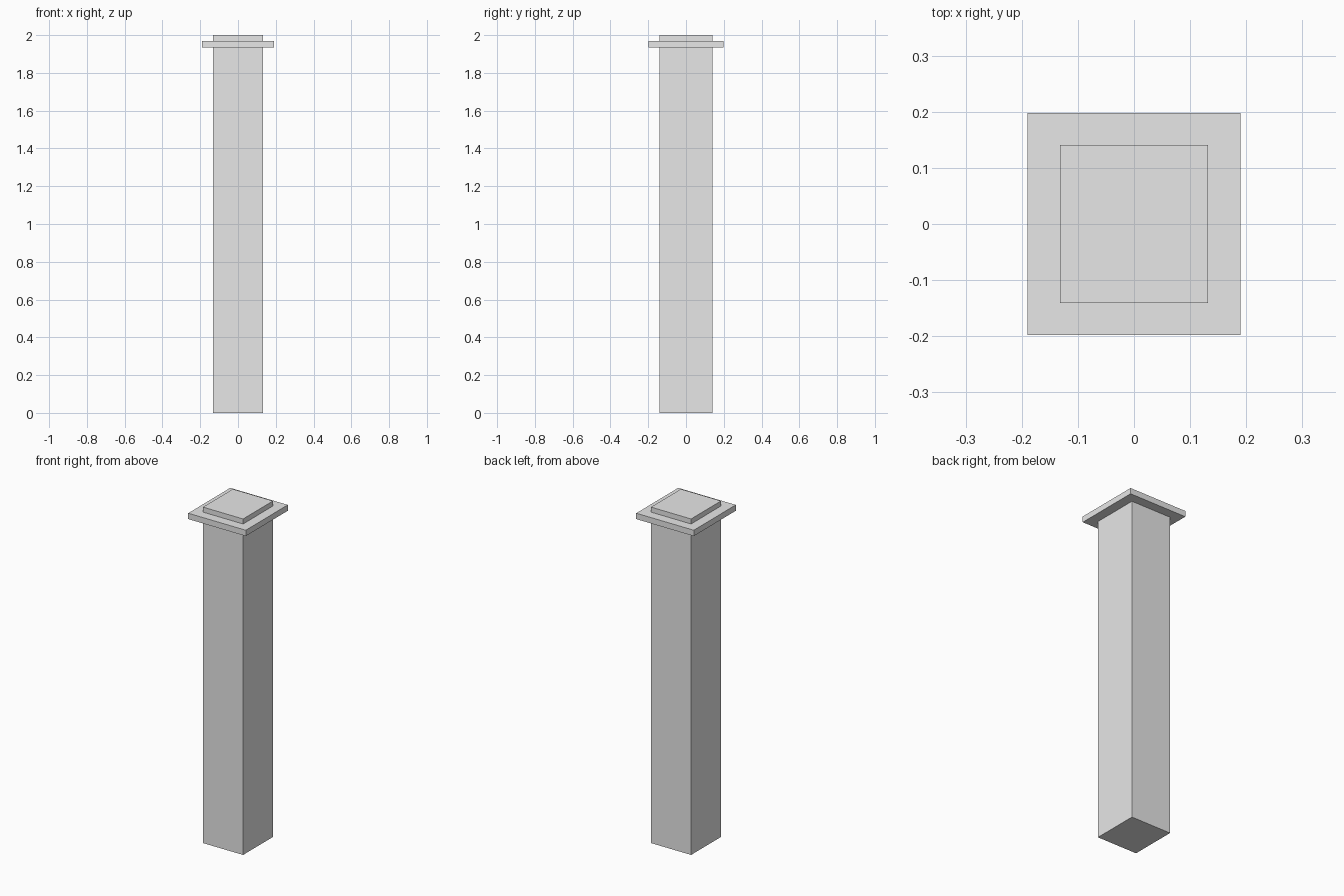
import bpy

cube = bpy.data.objects.get("Cube")
if cube:
    bpy.data.objects.remove(cube, do_unlink=True)

grey = bpy.data.materials.new("light_grey")
grey.use_nodes = True
colour = (0.8, 0.8, 0.8, 1)
grey.diffuse_color = colour
grey.node_tree.nodes["Principled BSDF"].inputs["Base Color"].default_value = colour


def block(name, width, depth, bottom, top):
    """Add a flat-sided box centred on the column axis."""
    bpy.ops.mesh.primitive_cube_add(size=1, location=(0, 0, (bottom + top) / 2))
    ob = bpy.context.object
    ob.name = name
    ob.scale = (width, depth, top - bottom)
    bpy.ops.object.transform_apply(location=False, rotation=False, scale=True)
    ob.data.materials.append(grey)
    return ob


# Square shaft, passing through the collar to form the raised top
block("column_shaft", 0.264, 0.281, 0, 2)

# Thin projecting collar near the top
block("column_collar", 0.379, 0.395, 1.935, 1.97)
